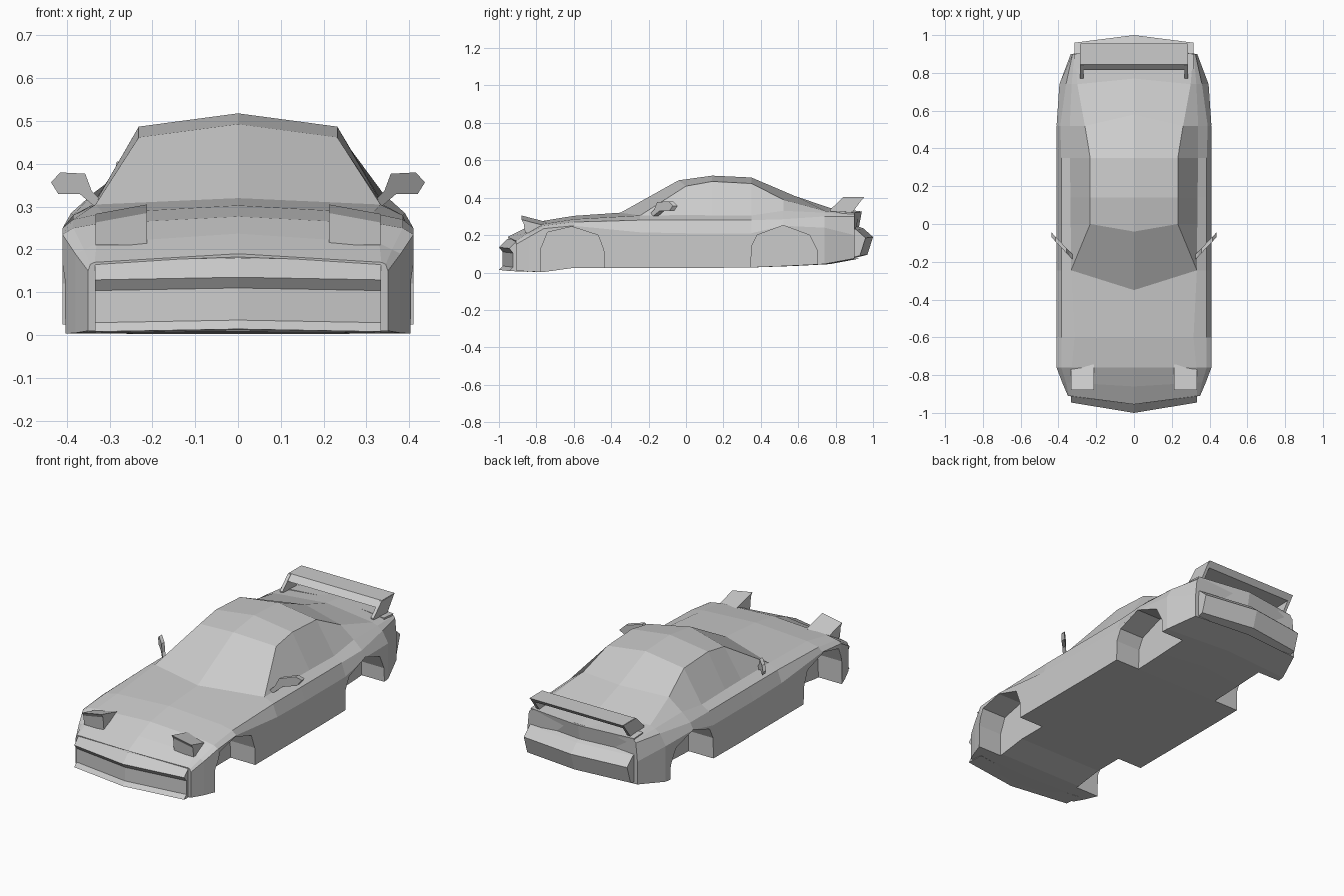
import bpy, bmesh

cube = bpy.data.objects.get("Cube")
if cube:
    bpy.data.objects.remove(cube)

paint = bpy.data.materials.new("plain grey")
paint.use_nodes = True
grey = (0.6, 0.6, 0.6, 1)
paint.diffuse_color = grey
paint.node_tree.nodes["Principled BSDF"].inputs["Base Color"].default_value = grey


def loft(name, rings):
    """Skin a list of closed rings of equal length and cap both ends."""
    bm = bmesh.new()
    loops = [[bm.verts.new(p) for p in ring] for ring in rings]
    count = len(loops[0])
    for a, b in zip(loops, loops[1:]):
        for i in range(count):
            j = (i + 1) % count
            bm.faces.new((a[i], a[j], b[j], b[i]))
    bm.faces.new(loops[0])
    bm.faces.new(loops[-1])
    bmesh.ops.remove_doubles(bm, verts=bm.verts, dist=0.0005)
    bmesh.ops.recalc_face_normals(bm, faces=bm.faces)
    mesh = bpy.data.meshes.new(name)
    bm.to_mesh(mesh)
    bm.free()
    mesh.materials.append(paint)
    obj = bpy.data.objects.new(name, mesh)
    bpy.context.collection.objects.link(obj)
    return obj


def bowed_bar(name, profile, half_width, sweep, drop):
    """Side profile run across the car, its ends swept back and dropped."""
    rings = []
    for side in (-1, 0, 1):
        off = abs(side)
        rings.append([(side * half_width, y + sweep * off, z - drop * off)
                      for y, z in profile])
    return loft(name, rings)


def plate(name, profile, x0, x1):
    return loft(name, [[(x, y, z) for y, z in profile] for x in (x0, x1)])


# Body shell stations: y, centre bow, centre z, then x and z of
# top edge, window base, belt and widest line
stations = [
    (-.91, .045, .19, .335, .17, .335, .17, .345, .165, .35, .15),
    (-.84, .02, .237, .33, .215, .33, .215, .36, .2, .38, .19),
    (-.76, 0, .277, .33, .26, .33, .26, .385, .25, .41, .235),
    (-.6, 0, .303, .315, .285, .315, .285, .385, .27, .41, .25),
    (-.245, .105, .32, .333, .305, .333, .305, .385, .28, .41, .215),
    (0, .04, .493, .232, .462, .335, .307, .385, .28, .41, .21),
    (.14, 0, .518, .232, .487, .336, .306, .385, .28, .41, .21),
    (.35, 0, .508, .232, .476, .34, .305, .385, .28, .41, .21),
    (.52, -.06, .41, .26, .39, .34, .33, .39, .285, .41, .25),
    (.74, -.03, .345, .3, .33, .33, .32, .36, .3, .395, .24),
    (.9, -.03, .328, .313, .315, .316, .31, .325, .3, .335, .2),
]
sill_heights = (.01, .005, .003, .025, .025, .025, .025, .027, .035, .045, .075)
rings = []
for (y, bow, top, *pairs), sill in zip(stations, sill_heights):
    half = list(zip(pairs[::2], pairs[1::2]))
    half.append((half[-1][0], sill))
    ring = [(0, y - bow, top)]
    ring += [(x, y, z) for x, z in half]
    ring += [(0, y - bow, sill)]
    ring += [(-x, y, z) for x, z in reversed(half)]
    rings.append(ring)
body = loft("body_shell", rings)

# Wheel wells cut from the shell
front_arch = [(-.78, -.1), (-.775, .13), (-.74, .215), (-.61, .245),
              (-.47, .2), (-.44, .12), (-.43, -.1)]
rear_arch = [(.345, -.1), (.35, .14), (.38, .2), (.52, .252),
             (.66, .2), (.7, .12), (.71, -.1)]
bpy.context.view_layer.objects.active = body
for arch in (front_arch, rear_arch):
    for side in (-1, 1):
        cutter = plate("wheel_well_cutter", arch, side * .26, side * .6)
        cutter.hide_render = True
        cut = body.modifiers.new("wheel_well", "BOOLEAN")
        cut.operation = "DIFFERENCE"
        cut.solver = "EXACT"
        cut.object = cutter
        bpy.ops.object.modifier_apply(modifier=cut.name)
        bpy.data.objects.remove(cutter)

# Nose with grille slot and lower lip
bowed_bar("front_bumper",
          [(-.9, .19), (-.955, .18), (-1, .135), (-.98, .11), (-.98, .035),
           (-1, .014), (-.9, .01)], .334, .055, .006)

# Tail with recessed panel and pointed bumper
bowed_bar("rear_bumper",
          [(.86, .332), (.94, .326), (.925, .245), (.95, .235), (1, .19),
           (.97, .095), (.86, .068)], .314, -.04, .005)

# Rear spoiler
plate("spoiler_blade", [(.815, .375), (.845, .405), (.955, .405), (.93, .378)],
      -.283, .283)

for side, label in ((1, "left"), (-1, "right")):
    plate("spoiler_strut_" + label,
          [(.77, .325), (.77, .335), (.84, .403), (.95, .403), (.885, .315)],
          side * .268, side * .285)

    # Raised headlight wedge, leaning down to the outside
    wedge = [(-.88, .305), (-.868, .285), (-.86, .21), (-.745, .22), (-.745, .27)]
    loft("headlight_" + label,
         [[(side * x, y, z - tilt * (z > .25)) for y, z in wedge]
          for x, tilt in ((.213, 0), (.333, .022))])

    # Door mirror, swept back along its width
    outline = [(.437, .357), (.415, .38), (.357, .377), (.342, .337),
               (.325, .32), (.335, .3), (.37, .33), (.42, .33)]
    loft("mirror_" + label,
         [[(side * x, (x - .345) * 1.05 - .155 + depth, z) for x, z in outline]
          for depth in (-.012, .014)])
